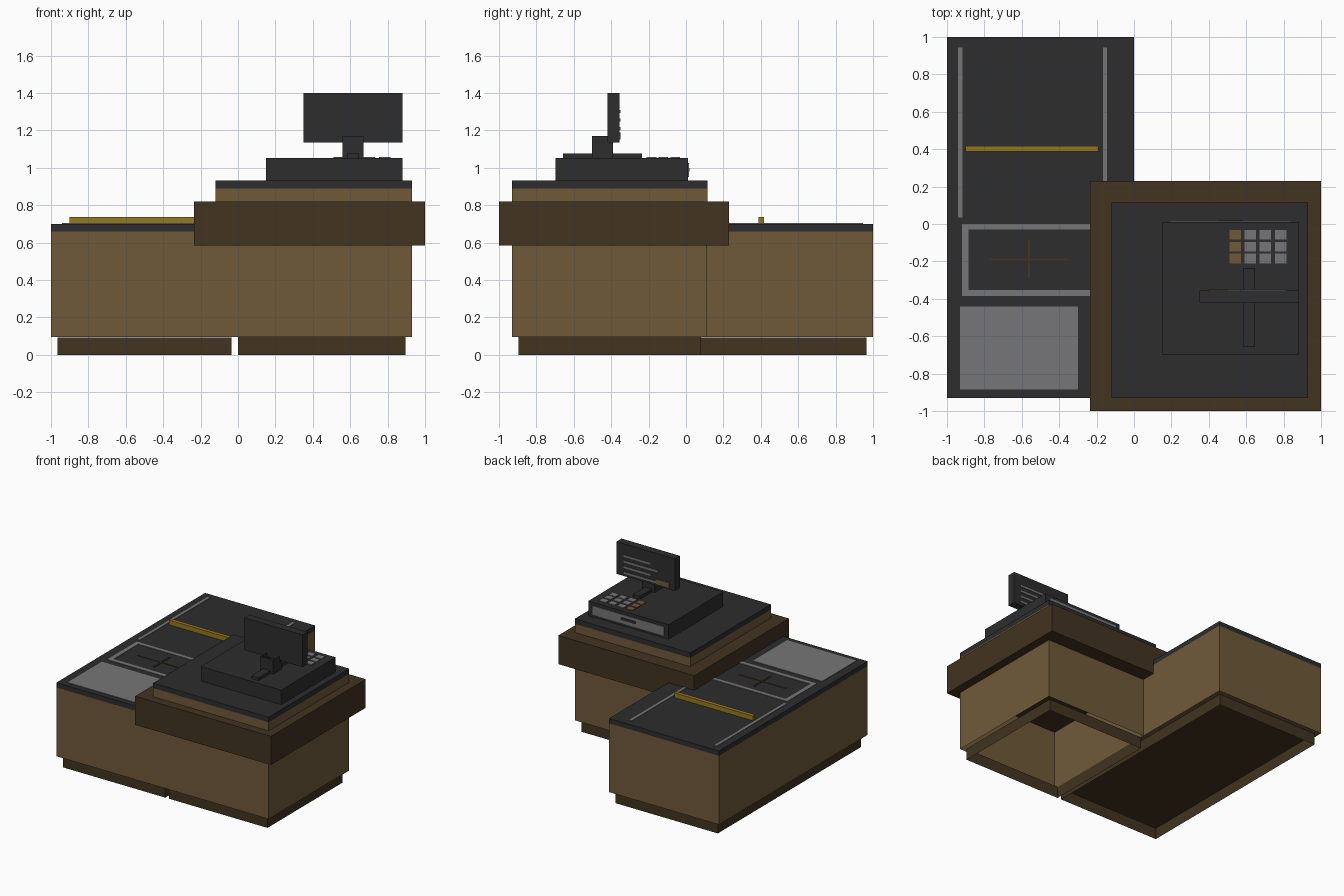
import bpy, bmesh

if "Cube" in bpy.data.objects:
    bpy.data.objects.remove(bpy.data.objects["Cube"])


def material(name, rgb):
    m = bpy.data.materials.new(name)
    m.diffuse_color = (*rgb, 1)
    m.use_nodes = True
    m.node_tree.nodes["Principled BSDF"].inputs["Base Color"].default_value = m.diffuse_color
    return m


BROWN = material("wood_brown", (0.162, 0.102, 0.042))
DARK = material("dark_brown", (0.054, 0.033, 0.015))
BLACK = material("charcoal", (0.026, 0.026, 0.026))
GREY = material("grey", (0.18, 0.182, 0.188))
YELLOW = material("yellow", (0.30, 0.19, 0.013))


def box(name, x, y, z, mat, open_top=False, open_bottom=False):
    """Axis-aligned box from (min, max) ranges, optionally open at the ends."""
    bm = bmesh.new()
    bmesh.ops.create_cube(bm, size=1)
    for v in bm.verts:
        v.co = [r[0] + (c + 0.5) * (r[1] - r[0]) for c, r in zip(v.co, (x, y, z))]
    bm.normal_update()
    gone = [f for f in bm.faces
            if (open_top and f.normal.z > 0.5) or (open_bottom and f.normal.z < -0.5)]
    if gone:
        bmesh.ops.delete(bm, geom=gone, context='FACES_ONLY')
    me = bpy.data.meshes.new(name)
    bm.to_mesh(me)
    bm.free()
    me.materials.append(mat)
    ob = bpy.data.objects.new(name, me)
    bpy.context.collection.objects.link(ob)
    return ob


# Long conveyor counter
box("counter_plinth", (-0.965, -0.035), (-0.895, 0.965), (0, 0.093), DARK, open_bottom=True)
box("counter_body", (-1, 0), (-0.93, 1), (0.095, 0.66), BROWN)
box("counter_top", (-1, 0), (-0.93, 1), (0.66, 0.70), BLACK)

# Register cabinet, hollow underneath
box("cabinet_plinth", (0, 0.895), (-0.895, 0.08), (0, 0.095), DARK, True, True)
box("cabinet_body", (0, 0.93), (-0.93, 0.11), (0.095, 0.59), BROWN, True, True)
box("cabinet_band", (-0.235, 1), (-1, 0.23), (0.585, 0.82), DARK)
box("cabinet_riser", (-0.12, 0.93), (-0.93, 0.115), (0.82, 0.89), BROWN)
box("cabinet_top", (-0.12, 0.93), (-0.93, 0.115), (0.89, 0.932), BLACK)

# Belt rails, divider bar and bagging plate
T = (0.70, 0.704)
for i, x in enumerate((-0.94, -0.167)):
    box(f"belt_rail_{i}", (x, x + 0.023), (0.035, 0.945), T, GREY)
box("divider_bar", (-0.90, -0.19), (0.387, 0.418), (0.70, 0.738), YELLOW)
box("bagging_plate", (-0.93, -0.30), (-0.885, -0.44), T, GREY).data.flip_normals()

# Scanner frame with crosshair
box("scanner_left", (-0.92, -0.885), (-0.385, 0), T, GREY)
box("scanner_right", (-0.235, -0.20), (-0.385, 0), T, GREY)
box("scanner_back", (-0.885, -0.235), (-0.03, 0), T, GREY)
box("scanner_front", (-0.885, -0.235), (-0.385, -0.352), T, GREY)
box("crosshair_long", (-0.775, -0.35), (-0.195, -0.185), T, DARK)
box("crosshair_short", (-0.568, -0.555), (-0.29, -0.085), (0.70, 0.705), DARK)

# Register with cash drawer on its back
box("register_body", (0.15, 0.88), (-0.697, 0.01), (0.932, 1.052), BLACK)
box("drawer_front", (0.19, 0.84), (0.01, 0.015), (0.952, 1.025), GREY)
box("drawer_handle", (0.45, 0.58), (0.015, 0.02), (0.98, 1.0), BLACK)

# Keypad
for c, x in enumerate((0.51, 0.59, 0.672, 0.754)):
    for r, y in enumerate((-0.083, -0.148, -0.211)):
        box(f"key_{c}_{r}", (x, x + 0.061), (y, y + 0.052), (1.052, 1.058),
            BROWN if c == 0 else GREY)

# Monitor on its stand
box("stand_foot", (0.583, 0.647), (-0.657, -0.235), (1.052, 1.076), BLACK)
box("stand_neck", (0.558, 0.672), (-0.503, -0.39), (1.052, 1.17), BLACK, True, True)
box("monitor", (0.35, 0.88), (-0.42, -0.355), (1.135, 1.40), BLACK)

# Screen rows and button
Y = (-0.355, -0.351)
for i, end in enumerate((0.57, 0.50, 0.57, 0.50)):
    z = 1.302 - 0.046 * i
    box(f"screen_row_{i}", (end, 0.815), Y, (z - 0.008, z + 0.008), GREY)
box("screen_button", (0.40, 0.52), Y, (1.15, 1.19), BROWN)
